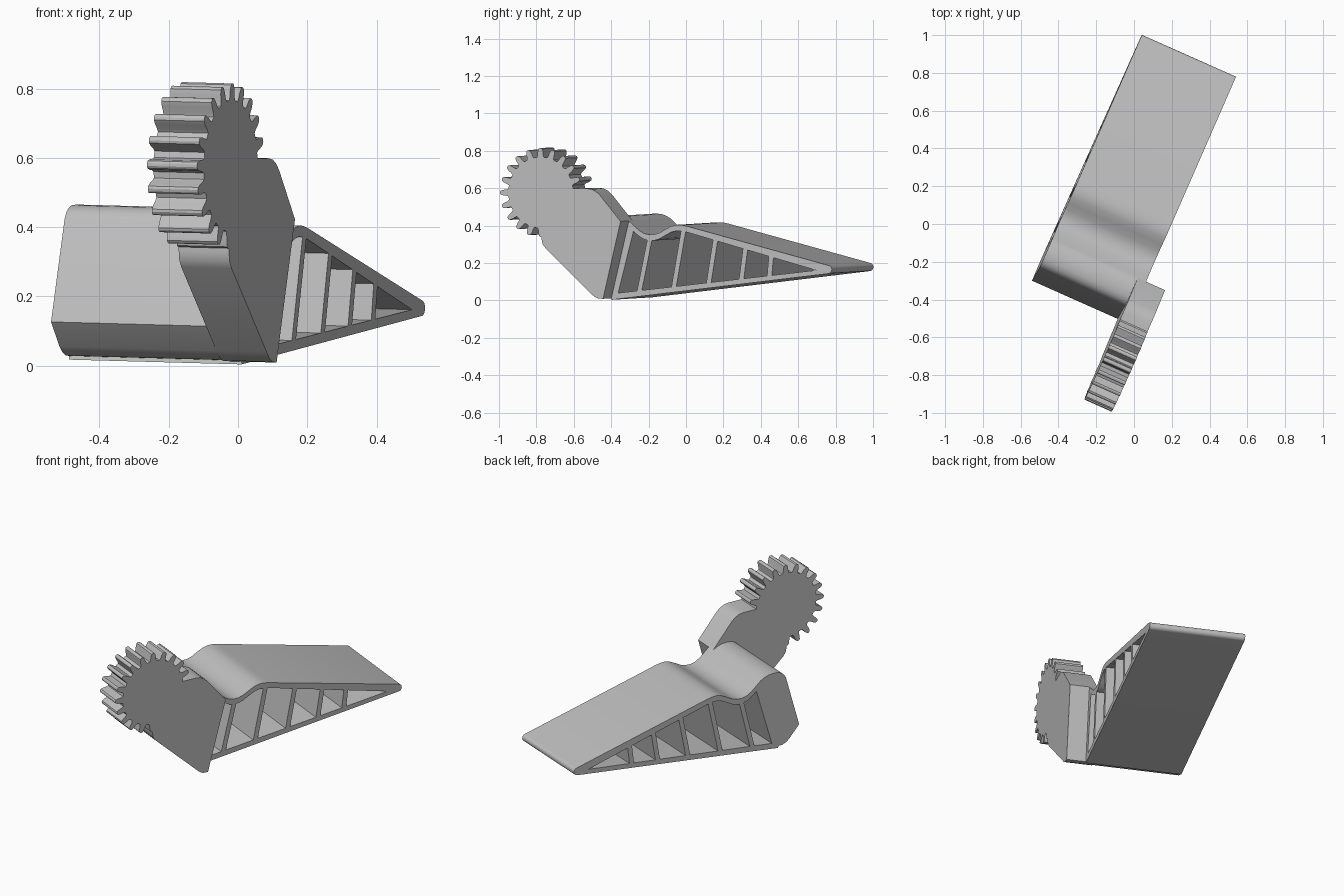
import bpy
import bmesh
from math import sin, cos, radians
from mathutils import Matrix

cube = bpy.data.objects.get("Cube")
if cube:
    bpy.data.objects.remove(cube, do_unlink=True)

# single plain grey
grey = bpy.data.materials.new("light grey")
grey.use_nodes = True
COLOUR = (0.52, 0.52, 0.52, 1)
grey.diffuse_color = COLOUR
grey.node_tree.nodes["Principled BSDF"].inputs["Base Color"].default_value = COLOUR

# the whole model is turned about z and rolled very slightly
POSE = Matrix.Rotation(radians(-24), 4, 'Z') @ Matrix.Rotation(0.025, 4, 'Y')


def prism(name, profile, x0, x1):
    """Extrude a (length, height) profile across the width from x0 to x1."""
    bm = bmesh.new()
    face = bm.faces.new([bm.verts.new((x0, s, h)) for s, h in profile])
    ext = bmesh.ops.extrude_face_region(bm, geom=[face])
    moved = [g for g in ext["geom"] if isinstance(g, bmesh.types.BMVert)]
    bmesh.ops.translate(bm, verts=moved, vec=(x1 - x0, 0, 0))
    bmesh.ops.recalc_face_normals(bm, faces=bm.faces)
    bm.transform(POSE)
    mesh = bpy.data.meshes.new(name)
    bm.to_mesh(mesh)
    bm.free()
    obj = bpy.data.objects.new(name, mesh)
    bpy.context.collection.objects.link(obj)
    mesh.materials.append(grey)
    bpy.ops.object.select_all(action='DESELECT')
    obj.select_set(True)
    bpy.context.view_layer.objects.active = obj
    bpy.ops.object.shade_smooth_by_angle(angle=radians(28))
    return obj


def arc(cs, ch, r, a0, a1, n):
    step = (a1 - a0) / n
    return [(cs + r * cos(radians(a0 + step * i)), ch + r * sin(radians(a0 + step * i)))
            for i in range(n + 1)]


BODY = (-0.374, 0.172)
ARM = (0.123, 0.282)
WALL = 0.032

# wedge shell: bottom skin, rounded tip and wavy top skin in one open profile
top = [(0.085, 0.402), (0.055, 0.408), (0.025, 0.409), (-0.005, 0.402), (-0.04, 0.385),
       (-0.075, 0.366), (-0.105, 0.357), (-0.135, 0.356), (-0.165, 0.363),
       (-0.195, 0.38), (-0.225, 0.405), (-0.253, 0.43)]
outer = [(-0.36, 0.008)] + arc(0.91, 0.17, 0.022, -83, 76, 8) + top
inner = [(s, h - WALL) for s, h in reversed(top)]
prism("wedge_shell", outer + inner + [(0.84, 0.166), (-0.352, 0.041)], *BODY)

# slanted ribs through the wedge: bottom and top position along the length
ribs = [(-0.2, -0.13, 0.34), (0.003, 0.068, 0.39), (0.208, 0.255, 0.345),
        (0.40, 0.43, 0.302), (0.565, 0.58, 0.265)]
for i, (low, high, h) in enumerate(ribs):
    base = 0.021 + 0.111 * (low + 0.36)
    prism(f"rib_{i + 1}", [(low - 0.014, base), (low + 0.014, base),
                           (high + 0.014, h), (high - 0.014, h)], *BODY)

# post closing the front of the shell
prism("front_post", [(-0.362, 0.012), (-0.328, 0.015), (-0.223, 0.39), (-0.256, 0.425)], *BODY)

# solid nose block with a rounded crest
nose = [(-0.36, 0.019), (-0.385, 0.02), (-0.41, 0.03), (-0.43, 0.046), (-0.494, 0.117),
        (-0.415, 0.412), (-0.404, 0.432), (-0.388, 0.446), (-0.365, 0.454),
        (-0.335, 0.456), (-0.305, 0.453), (-0.278, 0.444), (-0.253, 0.43)]
prism("nose_block", nose, *BODY)

# arm leading up to the gear
arm = [(-0.36, 0.016), (-0.39, 0.018), (-0.412, 0.028), (-0.432, 0.046), (-0.695, 0.288),
       (-0.71, 0.308), (-0.716, 0.335), (-0.718, 0.42), (-0.718, 0.584),
       (-0.56, 0.606), (-0.45, 0.606), (-0.42, 0.602), (-0.395, 0.59), (-0.372, 0.57),
       (-0.253, 0.43)]
prism("arm", arm, *ARM)

# gear with rounded, tapered teeth
TEETH = 20
tooth = [(-6.2, 0.19), (-4.8, 0.2), (-3.9, 0.22), (-2.6, 0.234), (-1.0, 0.238)]
tooth += [(-a, r) for a, r in reversed(tooth)]
gear = []
for i in range(TEETH):
    for a, r in tooth:
        t = radians(a + 360 * i / TEETH)
        gear.append((-0.718 + r * cos(t), 0.584 + r * sin(t)))
prism("gear", gear, *ARM)
